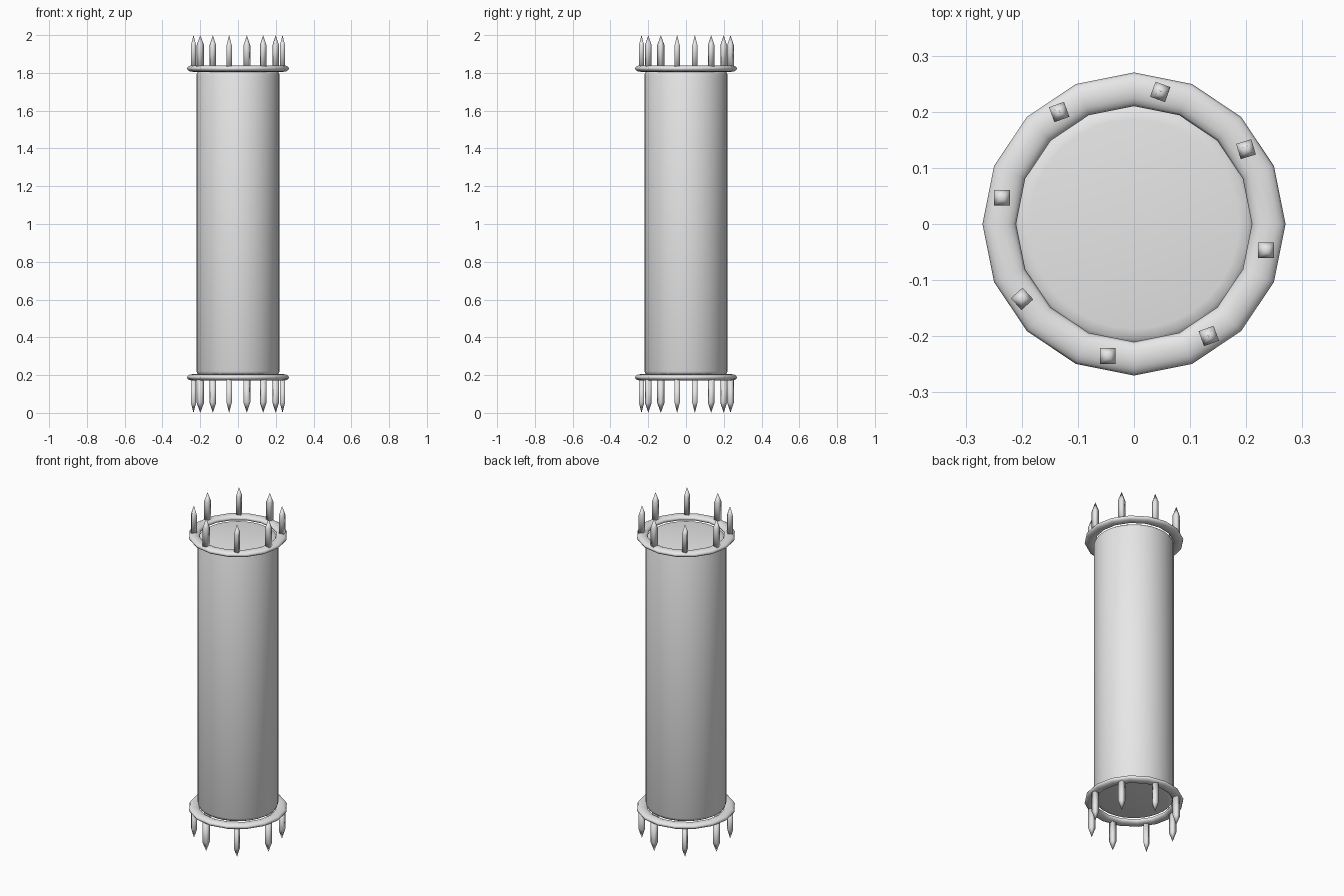
import bpy
import math

cube = bpy.data.objects.get("Cube")
if cube:
    bpy.data.objects.remove(cube, do_unlink=True)

grey = bpy.data.materials.new("light_grey")
grey.use_nodes = True
COLOUR = (0.8, 0.8, 0.8, 1)
grey.diffuse_color = COLOUR
grey.node_tree.nodes["Principled BSDF"].inputs["Base Color"].default_value = COLOUR


def lathe(name, profile, sides, place=(0, 0, 0), turn=0.0, smooth=60):
    """Revolve (radius, height) points about z; zero radius closes to a tip."""
    verts, faces, rings = [], [], []
    for r, z in profile:
        count = sides if r else 1
        rings.append([len(verts) + i % count for i in range(sides)])
        for i in range(count):
            a = turn + math.tau * i / sides
            verts.append((r * math.cos(a), r * math.sin(a), z))
    for low, high in zip(rings, rings[1:]):
        for i in range(sides):
            j = (i + 1) % sides
            quad = [low[i], low[j], high[j], high[i]]
            faces.append(list(dict.fromkeys(quad)))
    mesh = bpy.data.meshes.new(name)
    mesh.from_pydata(verts, [], faces)
    mesh.materials.append(grey)
    obj = bpy.data.objects.new(name, mesh)
    obj.location = place
    bpy.context.collection.objects.link(obj)
    bpy.ops.object.select_all(action="DESELECT")
    obj.select_set(True)
    bpy.context.view_layer.objects.active = obj
    bpy.ops.object.shade_smooth_by_angle(angle=math.radians(smooth))
    return obj


# Main cylinder with rounded rims
half = 0.81
rim = [(0.22, half - 0.026), (0.214, half - 0.011), (0.203, half - 0.003), (0.187, half)]
profile = [(0, -half)] + [(r, -z) for r, z in reversed(rim)] + rim + [(0, half)]
lathe("body", profile, 32, (0, 0, 1.005))

# Flattened collar rings and the spikes standing on them
SPIKES = 8
TWISTS = [0, 17, -20, 20, 0, 42, 0, 20]
for end, side, ring_z in (("top", 1, 1.823), ("bottom", -1, 0.188)):
    bpy.ops.mesh.primitive_torus_add(major_radius=0.24, minor_radius=0.03,
                                     major_segments=16, minor_segments=12,
                                     location=(0, 0, ring_z))
    ring = bpy.context.object
    ring.name = end + "_ring"
    ring.scale.z = 0.57
    ring.data.materials.append(grey)
    bpy.ops.object.shade_smooth_by_angle(angle=math.radians(60))

    for i in range(SPIKES):
        a = math.tau * (i / SPIKES - 1 / 32)
        outline = [(0, 0.82), (0.02, 0.82), (0.02, 0.945), (0, 1.0)]
        if side < 0:
            outline = [(r, -z) for r, z in reversed(outline)]
        lathe(f"{end}_spike_{i + 1}", outline, 4,
              (0.24 * math.cos(a), 0.24 * math.sin(a), 1),
              math.radians(45 + TWISTS[i]), 100)
